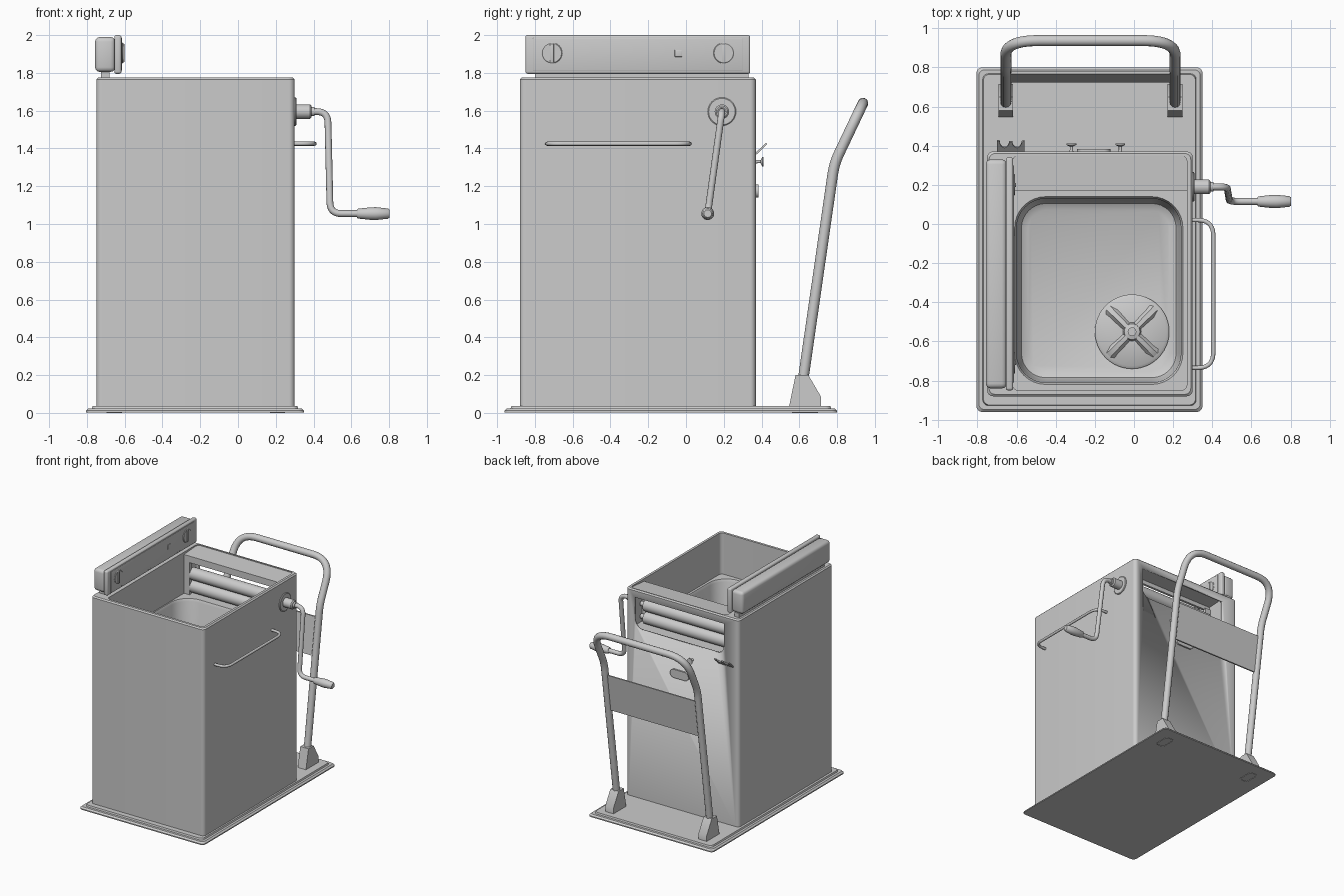
import bpy, bmesh, math
from mathutils import Vector

if "Cube" in bpy.data.objects:
    bpy.data.objects.remove(bpy.data.objects["Cube"])


def finish(bm, name, bevel=0, smooth=True):
    bmesh.ops.recalc_face_normals(bm, faces=bm.faces)
    me = bpy.data.meshes.new(name)
    bm.to_mesh(me)
    bm.free()
    ob = bpy.data.objects.new(name, me)
    bpy.context.collection.objects.link(ob)
    if bevel:
        m = ob.modifiers.new("bevel", 'BEVEL')
        m.width, m.segments = bevel, 3
    bpy.ops.object.select_all(action='DESELECT')
    ob.select_set(True)
    bpy.context.view_layer.objects.active = ob
    if bevel:
        bpy.ops.object.modifier_apply(modifier="bevel")
    if smooth:
        bpy.ops.object.shade_smooth_by_angle(angle=math.radians(35))
    return ob


def box(name, lo, hi, bevel=0):
    bm = bmesh.new()
    bmesh.ops.create_cube(bm, size=1)
    for v in bm.verts:
        v.co = [a + (b - a) * (c + 0.5) for a, b, c in zip(lo, hi, v.co)]
    return finish(bm, name, bevel)


def loft(name, rings, close=False):
    bm = bmesh.new()
    vs = [[bm.verts.new(p) for p in r] for r in rings]
    n = len(vs[0])
    for a, b in zip(vs, vs[1:] + (vs[:1] if close else [])):
        for i in range(n):
            bm.faces.new((a[i], a[(i + 1) % n], b[(i + 1) % n], b[i]))
    if not close:
        bm.faces.new(vs[0])
        bm.faces.new(vs[-1])
    return finish(bm, name)


def rrect(x0, x1, y0, y1, r, z, n=8):
    pts = []
    for k, (cx, cy) in enumerate([(x1 - r, y1 - r), (x0 + r, y1 - r), (x0 + r, y0 + r), (x1 - r, y0 + r)]):
        for i in range(n + 1):
            a = math.pi / 2 * (k + i / n)
            pts.append((cx + r * math.cos(a), cy + r * math.sin(a), z))
    return pts


def prism(name, pts, vec, bevel=0):
    return_rings = [[Vector(p) for p in pts], [Vector(p) + Vector(vec) for p in pts]]
    return loft(name, return_rings)


def lathe(name, origin, axis, prof, n=32):
    """prof: (radius, distance along the axis)"""
    q = Vector(axis).to_track_quat('Z', 'Y')
    o = Vector(origin)
    return loft(name, [[o + q @ Vector((r * math.cos(2 * math.pi * i / n), r * math.sin(2 * math.pi * i / n), t))
                        for i in range(n)] for r, t in prof])


def tube(name, pts, rad, fillets):
    """round-cornered pipe; one fillet length for each inner point"""
    P = [Vector(p) for p in pts]
    path = [P[0]]
    for a, b, c, f in zip(P, P[1:], P[2:], fillets):
        s, e = b + (a - b).normalized() * f, b + (c - b).normalized() * f
        for i in range(11):
            t = i / 10
            path.append(s * (1 - t) ** 2 + b * 2 * t * (1 - t) + e * t * t)
    path.append(P[-1])
    cu = bpy.data.curves.new(name, 'CURVE')
    cu.dimensions = '3D'
    cu.bevel_depth, cu.bevel_resolution, cu.use_fill_caps = rad, 4, True
    sp = cu.splines.new('POLY')
    sp.points.add(len(path) - 1)
    for p, v in zip(sp.points, path):
        p.co = (*v, 1)
    ob = bpy.data.objects.new(name, cu)
    bpy.context.collection.objects.link(ob)
    bpy.ops.object.select_all(action='DESELECT')
    ob.select_set(True)
    bpy.context.view_layer.objects.active = ob
    bpy.ops.object.convert(target='MESH')
    bpy.ops.object.shade_smooth_by_angle(angle=math.radians(35))
    return ob


# stepped base plate
loft("base_plate", [rrect(-.805 + d, .35 - d, -.96 + d, .80 - d, .03, z) for d, z in
                    [(0, .003), (0, .012), (.012, .024), (.032, .024), (.036, .037)]])

# body shell with recessed ledge and deep tub
LEDGE, FLOOR = 1.43, .5
rings = [rrect(-.75 + d, .30 - d, -.88 + d, .37 - d, .03, z) for d, z in [(0, .03), (0, 1.765), (.01, 1.775)]]
rings += [rrect(-.62, .27, -.85, .35, .03, z) for z in (1.775, LEDGE)]
rings += [rrect(-.61 + d, .25 - d, -.82 + d, .14 - d, .16 - d, z) for d, z in
          [(0, LEDGE), (.01, LEDGE - .02), (.02, FLOOR + .06), (.035, FLOOR + .02), (.07, FLOOR)]]
body = loft("body", rings)

# opening in the back wall for the wringer
prof = [p for p in rrect(-.61, .22, 1.45, 1.80, .07, 0) if p[1] < 1.6]
cutter = prism("opening_cutter", [(.22, .2, 1.71), (-.61, .2, 1.71)] + [(p[0], .2, p[1]) for p in prof], (0, .3, 0))
cutter.hide_render = True
mod = body.modifiers.new("opening", 'BOOLEAN')
mod.operation, mod.object = 'DIFFERENCE', cutter
bpy.context.view_layer.objects.active = body
bpy.ops.object.modifier_apply(modifier="opening")
bpy.data.objects.remove(cutter)

# wringer cover, cheeks and rollers
prism("wringer_cover", [(-.62, .17, 1.70), (-.62, .17, 1.755), (-.62, .355, 1.768), (-.62, .355, 1.745),
                        (-.62, .19, 1.735), (-.62, .19, 1.70)], (.89, 0, 0))
for x, s in ((-.62, "left"), (.22, "right")):
    box("wringer_cheek_" + s, (x, .17, LEDGE), (x + .05, .20, 1.71))
for z, s in ((1.59, "upper"), (1.485, "lower")):
    lathe("roller_" + s, (-.61, .22, z), (1, 0, 0), [(.02, 0), (.02, .03), (.05, .035), (.05, .825), (.02, .83), (.02, .87)])

# agitator disc with crossed ridges on the tub floor
C = Vector((-.01, -.55, FLOOR))
lathe("agitator_disc", C, (0, 0, 1), [(.19, -.01), (.19, .015), (.175, .025), (.05, .03)], 48)
lathe("agitator_hub", C, (0, 0, 1), [(.05, .02), (.04, .055), (.022, .06), (.022, .068)])
for k in range(4):
    a = math.pi / 4 + k * math.pi / 2
    u, v = Vector((math.cos(a), math.sin(a), 0)), Vector((-math.sin(a), math.cos(a), 0))
    loft("agitator_ridge_%d" % k, [[C + u * d + v * w * s + Vector((0, 0, z)) for s, z in
                                    ((-1, .015), (-.35, h), (.35, h), (1, .015))]
                                   for d, w, h in ((0, .03, .055), (.13, .035, .05), (.17, .04, .026))])

# control panel
box("panel_neck", (-.725, -.80, 1.77), (-.68, .33, 1.81))
box("panel_case", (-.757, -.84, 1.805), (-.65, .33, 1.99), .025)
box("panel_flange", (-.655, -.85, 1.795), (-.617, .34, 2.0), .012)
box("panel_face", (-.63, -.81, 1.812), (-.613, .30, 1.985), .003)
box("panel_lamp", (-.62, -.06, 1.885), (-.609, -.02, 1.922), .003)
for y, s in ((-.675, "front"), (.235, "back")):
    y -= .035
    lathe("knob_" + s, (-.62, y, 1.905), (1, 0, 0), [(.055, 0), (.055, .009), (.051, .012)])
    box("knob_grip_" + s, (-.615, y - .01, 1.855), (-.602, y + .01, 1.955), .003)

# hand crank
lathe("crank_washer", (.295, .19, 1.595), (1, 0, 0), [(.075, 0), (.075, .01), (.07, .014)])
lathe("crank_boss", (.27, .19, 1.595), (1, 0, 0), [(.038, 0), (.038, .112), (.03, .12), (.024, .12), (.024, .135)])
tube("crank_arm", [(.38, .19, 1.595), (.475, .19, 1.595), (.488, .115, 1.055), (.65, .115, 1.055)], .018, [.06, .06])
lathe("crank_grip", (.63, .115, 1.055), (1, 0, 0),
      [(.022, 0), (.026, .006), (.033, .07), (.034, .10), (.027, .165), (.02, .173)])

# side towel rail
tube("side_rail", [(.28, .02, 1.425), (.405, .02, 1.425), (.405, -.735, 1.425), (.28, -.735, 1.425)], .011, [.08, .08])

# trolley push handle, feet and cross panel
L, R = -.655, .21
tube("push_handle", [(L, .612, .12), (L, .785, 1.32), (L, .937, 1.64), (R, .937, 1.64), (R, .785, 1.32), (R, .612, .12)],
     .028, [.06, .17, .17, .06])
for x, s in ((L, "left"), (R, "right")):
    prism("handle_foot_" + s, [(x - .038, y, z) for y, z in
                               [(.545, .03), (.58, .2), (.648, .2), (.715, .085), (.715, .03)]], (.076, 0, 0))
    # slot outline under the base
    loft("base_slot_" + s, [rrect(x - w, x + w, .63 - h, .63 + h, .015, z, 4) for w, h, z in
                            [(.04, .07, .006), (.04, .07, 0), (.034, .064, 0), (.034, .064, .006)]], True)
prism("handle_panel", [(L, .722, .91), (L, .734, .91), (L, .778, 1.22), (L, .766, 1.22)], (R - L, 0, 0))

# fittings on the back: notched clip, pegs and oval plate
outline = [(-.70, .365), (-.70, .43), (-.69, .43)]
for cx in (-.662, -.598):
    outline += [(cx - .024 * math.cos(t * math.pi / 8), .425 - .03 * math.sin(t * math.pi / 8)) for t in range(9)]
outline += [(-.56, .43), (-.56, .365)]
prism("hose_clip", [(x, y, 1.365 + (y - .37) * .95) for x, y in outline], (0, -.006, .008))
for x, s in ((-.32, "left"), (-.07, "right")):
    lathe("peg_" + s, (x, .36, 1.33), (0, 1, 0), [(.012, 0), (.008, .02), (.008, .035), (.025, .044), (.025, .05)], 20)
plate = [(p[0], .365, p[1]) for p in rrect(-.29, -.12, 1.14, 1.21, .034, 0)]
prism("oval_plate", plate, (0, .018, 0))
